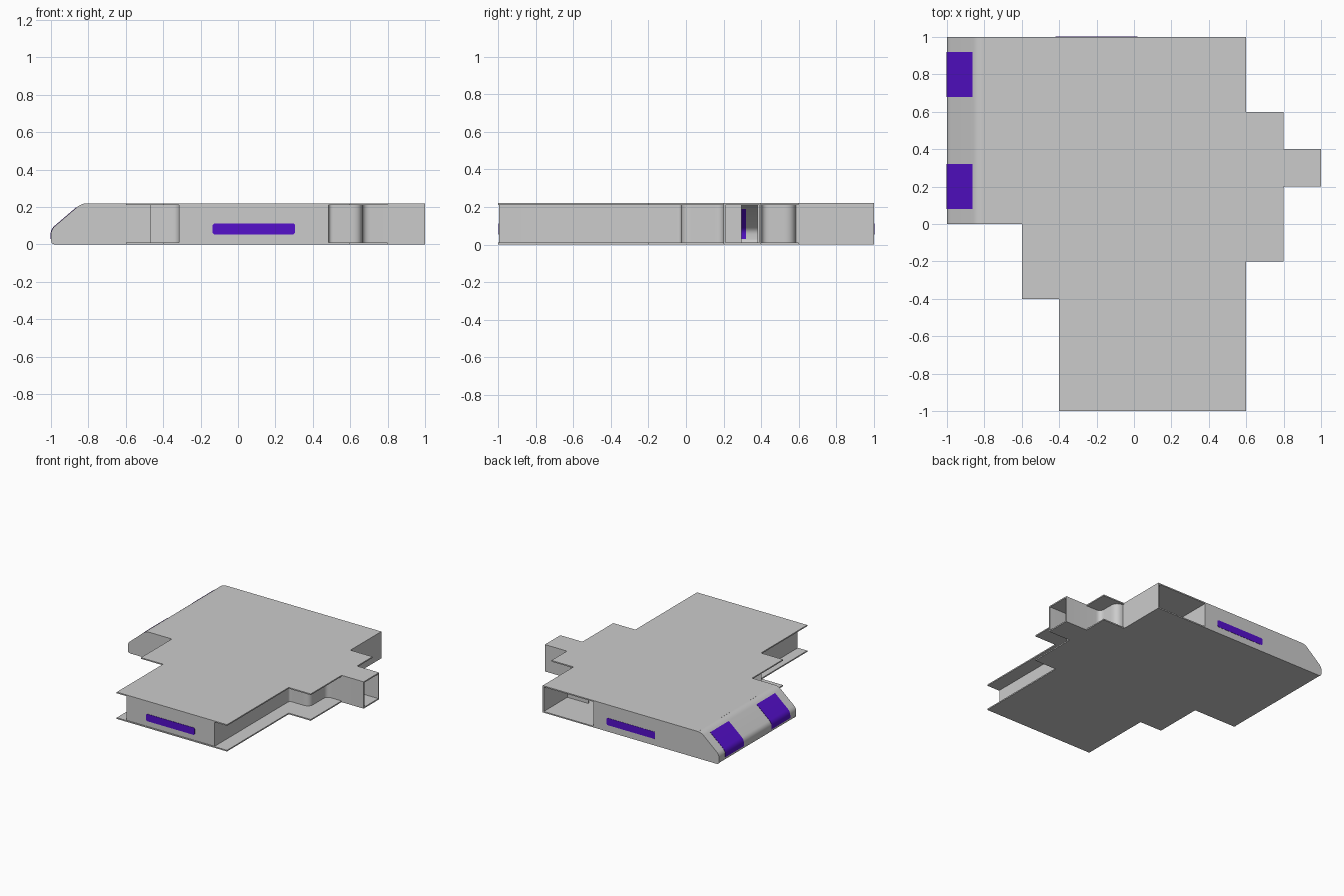
import bpy, bmesh
from math import radians
from mathutils import Vector

if "Cube" in bpy.data.objects:
    bpy.data.objects.remove(bpy.data.objects["Cube"])

H, T = 0.22, 0.01          # hull height, plate thickness


def finish(name, bm, color=None, thickness=0):
    bmesh.ops.recalc_face_normals(bm, faces=bm.faces)
    me = bpy.data.meshes.new(name)
    bm.to_mesh(me)
    bm.free()
    ob = bpy.data.objects.new(name, me)
    bpy.context.collection.objects.link(ob)
    bpy.ops.object.select_all(action='DESELECT')
    ob.select_set(True)
    bpy.context.view_layer.objects.active = ob
    if thickness:
        m = ob.modifiers.new("thickness", 'SOLIDIFY')
        m.thickness, m.offset, m.use_even_offset = thickness, 0, True
        bpy.ops.object.modifier_apply(modifier=m.name)
    bpy.ops.object.shade_smooth_by_angle(angle=radians(30))
    if color:
        ob.data.materials.append(color)
    return ob


def prism(name, pts, vec, color=None):
    """Closed polygon extruded along vec."""
    bm = bmesh.new()
    f = bm.faces.new([bm.verts.new(p) for p in pts])
    ext = bmesh.ops.extrude_face_region(bm, geom=[f], use_keep_orig=True)
    vs = [g for g in ext["geom"] if isinstance(g, bmesh.types.BMVert)]
    bmesh.ops.translate(bm, verts=vs, vec=vec)
    return finish(name, bm, color)


def strip(name, pts, vec, thickness, color=None):
    """Open path swept along vec, then thickened."""
    bm = bmesh.new()
    a = [bm.verts.new(p) for p in pts]
    b = [bm.verts.new(Vector(p) + Vector(vec)) for p in pts]
    for i in range(len(a) - 1):
        bm.faces.new((a[i], a[i + 1], b[i + 1], b[i]))
    return finish(name, bm, color, thickness)


def fillet(path, steps=6):
    """Round the inner corners of a path of (u, v) or (u, v, radius) points."""
    out = []
    for i, p in enumerate(path):
        c = Vector(p[:2])
        if len(p) < 3:
            out.append(c)
            continue
        a = c + (Vector(path[i - 1][:2]) - c).normalized() * p[2]
        b = c + (Vector(path[i + 1][:2]) - c).normalized() * p[2]
        for k in range(steps + 1):
            t = k / steps
            out.append(a * (1 - t) ** 2 + c * 2 * t * (1 - t) + b * t * t)
    return out


def wall(name, path):
    pts = [(p.x, p.y, T) for p in fillet(path)]
    return strip(name, pts, (0, 0, H - 2 * T), T)


purple = bpy.data.materials.new("purple_glass")
purple.diffuse_color = (0.09, 0.005, 0.6, 1)
purple.use_nodes = True
purple.node_tree.nodes["Principled BSDF"].inputs["Base Color"].default_value = purple.diffuse_color

# Floor and roof plates share one stepped outline
outline = [(0.6, 1), (0.6, 0.6), (0.8, 0.6), (0.8, 0.4), (1, 0.4), (1, 0.2),
           (0.8, 0.2), (0.8, -0.2), (0.6, -0.2), (0.6, -1), (-0.4, -1),
           (-0.4, -0.4), (-0.6, -0.4), (-0.6, 0)]
for name, z, nose_x in (("floor_plate", 0, -0.965), ("roof_plate", H - T, -0.81)):
    ring = outline + [(nose_x, 0), (nose_x, 1)]
    prism(name, [(x, y, z) for x, y in ring], (0, 0, T))

# Sloped nose skin
nose = [(-0.80, 0.215), (-0.835, 0.215, 0.03), (-0.995, 0.078, 0.025),
        (-0.995, 0.005, 0.025), (-0.95, 0.005)]
strip("nose_skin", [(p.x, 0, p.y) for p in fillet(nose)], (0, 1, 0), T)

# Nose windows wrap from the slope down to the lower edge
glass = [(-0.86, 0.1936), (-0.995, 0.078, 0.025), (-0.995, 0.03)]
for y in (0.08, 0.68):
    strip("nose_window", [(p.x, y, p.y) for p in fillet(glass)],
          (0, 0.24, 0), T + 0.004, purple)

# Flat side panels carrying the nose profile
side = fillet([(-0.6, H), (-0.835, H, 0.03), (-1, 0.078, 0.025),
               (-1, 0, 0.025), (-0.9, 0)])[1:-1]
for name, y, x_end in (("back_side_panel", 0.99, 0.13), ("nose_side_panel", 0, -0.6)):
    pts = [(x_end, y, 0), (x_end, y, H)] + [(p.x, y, p.y) for p in side]
    prism(name, pts, (0, T, 0))

# Recessed hull walls with rounded corners
R = 0.05
wall("hull_wall", [(-0.6, 0.005), (-0.4, 0.005, R), (-0.4, -0.31, R), (-0.31, -0.31, R),
                   (-0.31, -0.99), (0.48, -0.99), (0.48, -0.02, 0.03),
                   (0.66, -0.02, R), (0.66, 0.205, R), (1, 0.205)])
wall("corridor_back_wall", [(1, 0.395), (0.66, 0.395, R), (0.66, 0.58, 0.06),
                            (0.595, 0.58), (0.595, 1)])

# Back bay walls with a doorway, and the corridor door jambs
wall("bay_wall_right", [(0.595, 0.69), (0.4, 0.69)])
wall("bay_wall_left", [(0.22, 0.69), (0.135, 0.69), (0.135, 1)])
wall("corridor_door", [(0.72, 0.205), (0.72, 0.295)])
wall("corridor_jamb", [(0.72, 0.38), (0.72, 0.395)])

# Long side windows, slightly proud of the walls
for name, x, y in (("front_window", -0.135, -0.998), ("back_window", -0.42, 0.987)):
    x2, r = x + 0.44, 0.008
    z1, z2 = 0.054, 0.112
    pts = [(x + r, z1), (x2 - r, z1), (x2, z1 + r), (x2, z2 - r),
           (x2 - r, z2), (x + r, z2), (x, z2 - r), (x, z1 + r)]
    prism(name, [(u, y, v) for u, v in pts], (0, 0.015, 0), purple)
